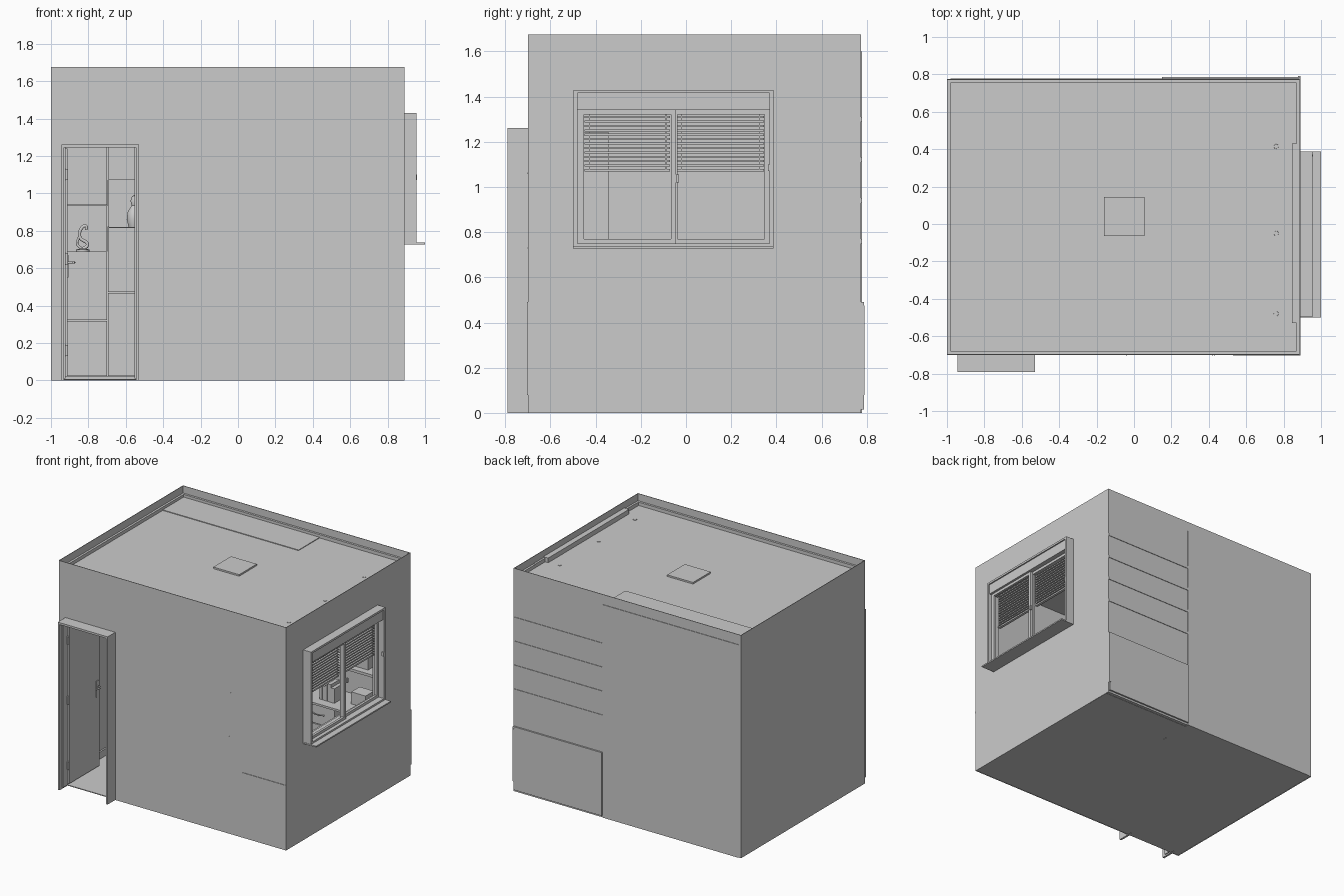
import bpy, bmesh, math, random
from mathutils import Vector

if "Cube" in bpy.data.objects:
    bpy.data.objects.remove(bpy.data.objects["Cube"])
random.seed(4)


def make(name, bm, smooth=False):
    bmesh.ops.recalc_face_normals(bm, faces=bm.faces)
    me = bpy.data.meshes.new(name)
    bm.to_mesh(me)
    bm.free()
    ob = bpy.data.objects.new(name, me)
    bpy.context.collection.objects.link(ob)
    if smooth:
        bpy.context.view_layer.objects.active = ob
        ob.select_set(True)
        bpy.ops.object.shade_smooth_by_angle(angle=math.radians(40))
        ob.select_set(False)
    return ob


def boxes(name, *specs):
    """Axis-aligned boxes (x0, x1, y0, y1, z0, z1) joined in one object."""
    bm = bmesh.new()
    for x0, x1, y0, y1, z0, z1 in specs:
        vs = bmesh.ops.create_cube(bm, size=1)['verts']
        for v in vs:
            v.co = Vector(((x0 + x1) / 2 + v.co.x * (x1 - x0),
                           (y0 + y1) / 2 + v.co.y * (y1 - y0),
                           (z0 + z1) / 2 + v.co.z * (z1 - z0)))
    return make(name, bm)


def ring(name, axis, a0, a1, outer, inner):
    """Rectangular frame extruded along an axis; rects are (u0, u1, v0, v1)."""
    bm = bmesh.new()

    def loop(r, a):
        pts = [(r[0], r[2]), (r[1], r[2]), (r[1], r[3]), (r[0], r[3])]
        place = {'x': lambda u, v: (a, u, v), 'y': lambda u, v: (u, a, v),
                 'z': lambda u, v: (u, v, a)}[axis]
        return [bm.verts.new(place(u, v)) for u, v in pts]
    loops = [loop(outer, a0), loop(outer, a1), loop(inner, a1), loop(inner, a0)]
    for k in range(4):
        p, q = loops[k], loops[(k + 1) % 4]
        for i in range(4):
            j = (i + 1) % 4
            bm.faces.new((p[i], p[j], q[j], q[i]))
    return make(name, bm)


def lathe(name, profile, loc, segs=20):
    bm = bmesh.new()
    vs = [bm.verts.new((r, 0, z)) for r, z in profile]
    es = [bm.edges.new(p) for p in zip(vs, vs[1:])]
    bmesh.ops.spin(bm, geom=vs + es, axis=(0, 0, 1), cent=(0, 0, 0),
                   steps=segs, angle=math.tau)
    bmesh.ops.remove_doubles(bm, verts=bm.verts, dist=1e-5)
    bmesh.ops.translate(bm, verts=bm.verts, vec=loc)
    return make(name, bm, True)


def tube(name, pts, r):
    cu = bpy.data.curves.new(name, 'CURVE')
    cu.dimensions = '3D'
    cu.bevel_depth, cu.bevel_resolution, cu.use_fill_caps = r, 3, True
    sp = cu.splines.new('BEZIER')
    sp.bezier_points.add(len(pts) - 1)
    for b, p in zip(sp.bezier_points, pts):
        b.co = p
        b.handle_left_type = b.handle_right_type = 'AUTO'
    ob = bpy.data.objects.new(name, cu)
    bpy.context.collection.objects.link(ob)


# Room shell: thin walls, floor and a ceiling set below the wall tops
X0, X1, Y0, Y1, H, C, T = -1.0, 0.89, -0.70, 0.775, 1.675, 1.595, 0.004
boxes('floor', (X0, X1, Y0, Y1, 0.002, 0.008))
boxes('ceiling', (X0, X1, Y0, Y1, C - 0.006, C))
boxes('left_wall', (X0, X0 + T, Y0, Y1, 0, H))
boxes('back_wall', (X0, X1, Y1 - T, Y1, 0, H))
ring('window_wall', 'x', X1 - T, X1, (Y0, Y1, 0, H), (-0.485, 0.375, 0.745, 1.42))
bm = bmesh.new()
outline = [(X0, 0), (-0.935, 0), (-0.935, 1.25), (-0.54, 1.25), (-0.54, 0), (X1, 0), (X1, H), (X0, H)]
f = bm.faces.new([bm.verts.new((x, Y0, z)) for x, z in outline])
ext = bmesh.ops.extrude_face_region(bm, geom=[f])['geom']
bmesh.ops.translate(bm, vec=(0, T, 0), verts=[g for g in ext if isinstance(g, bmesh.types.BMVert)])
make('front_wall', bm)

# Cornice, curtain recess, skirting
ring('cornice', 'z', C, C + 0.025, (X0 + T, X1 - T, Y0 + T, Y1 - T), (X0 + 0.02, X1 - 0.02, Y0 + 0.02, Y1 - 0.02))
boxes('curtain_recess', (0.845, 0.885, -0.53, 0.43, C, C + 0.035),
      (0.87, 0.885, -0.65, 0.545, C, C + 0.028))
boxes('skirting', (X0 + T, X0 + 0.016, Y0 + T, 0.5, 0.008, 0.06),
      (-0.53, 0.53, Y0 + T, Y0 + 0.016, 0.008, 0.06))

# Ceiling lamp and spotlights
boxes('ceiling_lamp', (-0.16, 0.055, -0.065, 0.145, C - 0.03, C + 0.012))
for y in (0.415, -0.05, -0.48):
    lathe('spotlight', [(0, C + 0.003), (0.012, C + 0.003), (0.022, C - 0.03), (0, C - 0.03)], (0.76, y, 0), 16)

# Door frame and the door standing open along the left wall
boxes('door_frame', (-0.945, -0.93, -0.79, -0.67, 0, 1.26), (-0.545, -0.53, -0.79, -0.67, 0, 1.26),
      (-0.93, -0.545, -0.79, -0.67, 1.245, 1.26))
boxes('door_stop', (-0.93, -0.922, -0.76, -0.70, 0.01, 1.245), (-0.553, -0.545, -0.76, -0.70, 0.01, 1.245))
boxes('door', (-0.935, -0.912, -0.70, -0.34, 0.02, 1.24))
for z in (0.16, 0.65, 1.10):
    lathe('door_hinge', [(0, z - 0.03), (0.007, z - 0.03), (0.007, z + 0.03), (0, z + 0.03)], (-0.915, -0.71, 0), 12)
boxes('handle_plate', (-0.912, -0.907, -0.385, -0.36, 0.55, 0.67))
tube('door_handle', [(-0.91, -0.372, 0.63), (-0.882, -0.375, 0.63), (-0.88, -0.43, 0.63)], 0.006)

# Wardrobe: four columns of doors with staggered open niches
boxes('wardrobe_back', (-0.98, 0.15, 0.755, 0.779, 0, 1.6))
boxes('wardrobe_bottom', (-0.98, 0.15, 0.505, 0.755, 0, 0.02))
boxes('wardrobe_top', (-0.98, 0.15, 0.505, 0.755, 1.59, 1.6))
cells_a = [(0.02, 0.32), (0.32, 0.69), (0.935, 1.59)]
cells_b = [(0.02, 0.47), (0.47, 0.82), (1.07, 1.59)]
for c in range(4):
    x = -0.98 + c * 0.2825
    n0, n1 = (0.69, 0.935) if c % 2 == 0 else (0.82, 1.07)
    for z0, z1 in (cells_a, cells_b)[c % 2]:
        boxes('wardrobe_cupboard', (x, x + 0.2825, 0.515, 0.755, z0, z1),
              (x + 0.002, x + 0.2805, 0.50, 0.515, z0 + 0.002, z1 - 0.002))
    boxes('niche_sides', (x, x + 0.008, 0.505, 0.755, n0, n1), (x + 0.2745, x + 0.2825, 0.505, 0.755, n0, n1))

# Ornaments in the niches
lathe('ornament_base', [(0, 0.69), (0.035, 0.69), (0.035, 0.70), (0, 0.705)], (-0.83, 0.6, 0))
tube('curved_ornament', [(-0.835, 0.6, 0.70), (-0.805, 0.6, 0.725), (-0.845, 0.6, 0.765),
                         (-0.835, 0.6, 0.815), (-0.815, 0.6, 0.825), (-0.81, 0.6, 0.805)], 0.009)
tube('curved_ornament_arm', [(-0.83, 0.6, 0.70), (-0.86, 0.6, 0.73), (-0.85, 0.6, 0.765)], 0.007)
vase = [(0, 0), (0.03, 0), (0.04, 0.04), (0.035, 0.08), (0.014, 0.115), (0.02, 0.14), (0.012, 0.165), (0, 0.17)]
lathe('vase', [(r, z + 0.82) for r, z in vase], (-0.555, 0.62, 0))

# Back desk, wall shelves and side desk under the window
boxes('desk_body', (0.15, 0.885, 0.75, 0.787, 0.015, 0.475), (0.15, 0.17, 0.54, 0.75, 0, 0.475),
      (0.15, 0.885, 0.54, 0.75, 0, 0.02))
boxes('desk_top', (0.15, 0.89, 0.50, 0.787, 0.475, 0.49))
for z0, z1 in ((0.02, 0.17), (0.17, 0.32), (0.32, 0.475)):
    boxes('desk_drawer', (0.17, 0.43, 0.53, 0.75, z0 + 0.003, z1 - 0.003))
    tube('drawer_handle', [(0.25, 0.53, (z0 + z1) / 2), (0.3, 0.515, (z0 + z1) / 2), (0.35, 0.53, (z0 + z1) / 2)], 0.004)
boxes('desk_end_panel', (0.877, 0.89, -0.703, 0.79, 0.08, 0.475))
boxes('window_desk_top', (0.53, 0.89, -0.704, 0.50, 0.475, 0.49))
for z in (0.76, 0.94, 1.12, 1.30):
    boxes('wall_shelf', (0.15, 0.886, 0.6, 0.779, z - 0.01, z + 0.01))


def books(x, y, z, n):
    for _ in range(n):
        w, h = random.uniform(0.016, 0.03), random.uniform(0.1, 0.14)
        boxes('book', (x, x + w, y - 0.1, y, z, z + h))
        x += w + 0.002


books(0.28, 0.67, 0.49, 5)
books(0.48, 0.75, 0.77, 6)
books(0.22, 0.75, 0.95, 5)
boxes('desk_box', (0.50, 0.62, 0.63, 0.73, 0.49, 0.58))

# Flat screen on the inside of the front wall
boxes('wall_screen', (-0.04, 0.42, -0.696, -0.67, 0.735, 1.06))
for x, z in ((-0.04, 0.73), (0.42, 0.73), (0.43, 1.06)):
    boxes('screen_fixing', (x - 0.003, x + 0.003, -0.702, -0.69, z - 0.003, z + 0.003))

# Window: outer casing, roller box, two sashes, sill
ring('window_casing', 'x', 0.86, 0.955, (-0.497, 0.387, 0.735, 1.43), (-0.48, 0.37, 0.75, 1.415))
boxes('roller_box', (0.87, 0.945, -0.48, 0.37, 1.34, 1.415))
for x, y0, y1 in ((0.90, -0.48, -0.045), (0.90, -0.065, 0.37)):
    x += 0.018 if y0 < -0.1 else 0
    ring('window_sash', 'x', x - 0.008, x + 0.01, (y0, y1, 0.75, 1.34), (y0 + 0.028, y1 - 0.022, 0.77, 1.32))
boxes('window_sill', (0.89, 1.0, -0.50, 0.387, 0.727, 0.737))
boxes('window_handle', (0.928, 0.938, -0.045, -0.03, 1.02, 1.055))
boxes('blind_crank', (0.94, 0.958, 0.362, 0.372, 1.07, 1.1))

# Venetian blinds, half lowered
for y0, y1 in ((-0.45, -0.07), (-0.04, 0.345)):
    slats = [(0.87, 0.887, y0, y1, 1.09 + i * 0.0195, 1.099 + i * 0.0195) for i in range(13)]
    boxes('blind_slats', *slats, (0.868, 0.888, y0, y1, 1.068, 1.08))
    boxes('blind_cords', *[(0.888, 0.89, y, y + 0.003, 1.07, 1.34) for y in (y0 + 0.02, y1 - 0.02)])
